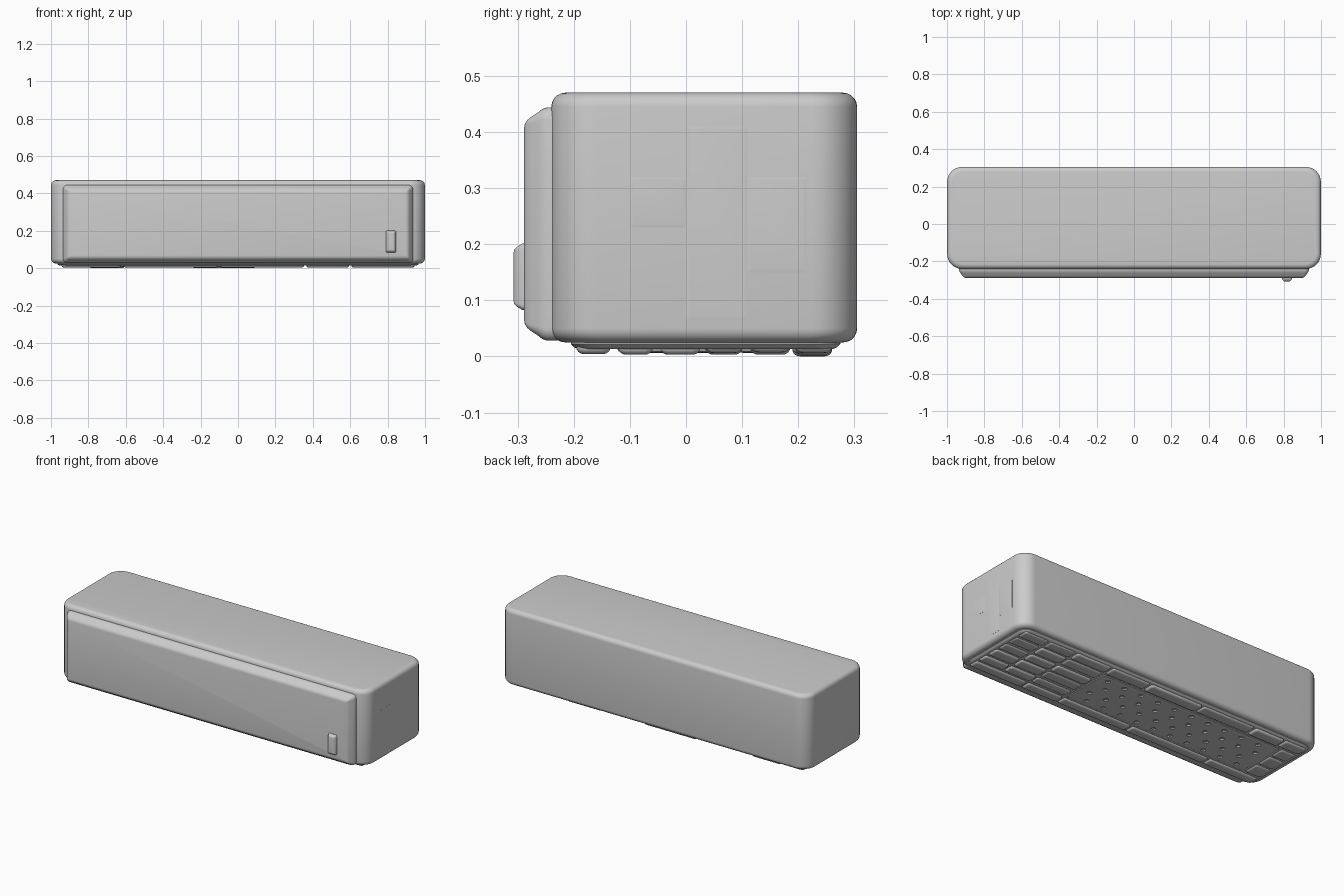
import bpy, bmesh, math, random
from mathutils import Vector

if "Cube" in bpy.data.objects:
    bpy.data.objects.remove(bpy.data.objects["Cube"])

random.seed(4)


def finish(name, bm, smooth=True):
    bmesh.ops.recalc_face_normals(bm, faces=bm.faces)
    me = bpy.data.meshes.new(name)
    bm.to_mesh(me)
    bm.free()
    ob = bpy.data.objects.new(name, me)
    bpy.context.collection.objects.link(ob)
    bpy.ops.object.select_all(action='DESELECT')
    ob.select_set(True)
    bpy.context.view_layer.objects.active = ob
    if smooth:
        bpy.ops.object.shade_smooth_by_angle(angle=math.radians(35))
    return ob


def loft(name, u0, u1, v0, v1, r, levels, axis='z', seg=6):
    """Rounded rectangle stacked along an axis; levels = (height, inset)."""
    bm = bmesh.new()
    rings = []
    for h, inset in levels:
        rr = max(r - inset * 0.6, 0.002)
        a0, a1, b0, b1 = u0 + inset + rr, u1 - inset - rr, v0 + inset + rr, v1 - inset - rr
        ring = []
        for k, (cu, cv) in enumerate([(a1, b1), (a0, b1), (a0, b0), (a1, b0)]):
            for i in range(seg + 1):
                t = math.pi / 2 * (k + i / seg)
                u, v = cu + rr * math.cos(t), cv + rr * math.sin(t)
                p = {'z': (u, v, h), 'y': (u, h, v), 'x': (h, u, v)}[axis]
                ring.append(bm.verts.new(p))
        rings.append(ring)
    n = len(rings[0])
    for a, b in zip(rings, rings[1:]):
        for i in range(n):
            j = (i + 1) % n
            bm.faces.new((a[i], a[j], b[j], b[i]))
    bm.faces.new(rings[0])
    bm.faces.new(rings[-1])
    return finish(name, bm)


def rounded(z0, z1, r, n=5):
    """Levels for a box whose two rims are rounded by r."""
    arc = [math.pi / 2 * i / n for i in range(n + 1)]
    low = [(z0 + r * (1 - math.sin(a)), r * (1 - math.cos(a))) for a in reversed(arc)]
    high = [(z1 - r * (1 - math.sin(a)), r * (1 - math.cos(a))) for a in arc]
    return low + high


# Main housing
loft('housing', -0.999, 0.999, -0.24, 0.305, 0.08, rounded(0.025, 0.47, 0.025), seg=10)

# Front door with sloped rims
loft('front_door', -0.935, 0.935, 0.028, 0.444, 0.022,
     [(-0.15, 0), (-0.247, 0), (-0.256, 0.003), (-0.265, 0.01), (-0.276, 0.017),
      (-0.283, 0.023), (-0.287, 0.029), (-0.289, 0.038)], axis='y')

# Small latch on the door
loft('door_latch', 0.79, 0.846, 0.082, 0.202, 0.01,
     [(-0.28, 0), (-0.292, 0.001), (-0.302, 0.007), (-0.306, 0.011), (-0.307, 0.016)], axis='y')

# Faint raised panels on the right end
for y0, y1, z0, z1 in [(-0.1, 0, 0.23, 0.32), (0, 0.11, 0.065, 0.41), (0.11, 0.215, 0.15, 0.32)]:
    loft('end_panel', y0, y1, z0, z1, 0.004, [(0.99, 0), (0.9993, 0), (1.0, 0.005)], axis='x', seg=2)

# Base plate
loft('base_plate', -0.965, 0.965, -0.205, 0.275, 0.05,
     [(0.04, 0), (0.022, 0), (0.016, 0.006), (0.013, 0.014)])


def pad(x0, x1, y0, y1, z=0.003):
    return loft('base_pad', x0 + 0.005, x1 - 0.005, y0 + 0.004, y1 - 0.004, 0.014,
                [(0.025, 0), (z + 0.009, 0.001), (z + 0.004, 0.004), (z + 0.001, 0.009), (z, 0.015)], seg=4)


# Row of pads along the back edge
xs = [-0.95, -0.8, -0.6, -0.25, 0.1, 0.36]
for i, (a, b) in enumerate(zip(xs, xs[1:])):
    pad(a, b, 0.185, 0.265, 0.0 if i % 2 else 0.004)

# Block of pads at the right end
for x0, x1 in [(0.36, 0.6), (0.6, 0.78), (0.78, 0.95)]:
    for y0, y1 in [(0.19, 0.265), (0.11, 0.19), (0.03, 0.105), (-0.05, 0.03), (-0.125, -0.055)]:
        pad(x0, x1, y0, y1, random.choice((0.003, 0.006, 0.007)))

# Front row of long pads
for x0, x1 in [(-0.95, -0.62), (-0.62, -0.1), (-0.1, 0.36), (0.36, 0.6), (0.6, 0.95)]:
    pad(x0, x1, -0.2, -0.13, 0.004)

# Pads at the left end
for y0, y1 in [(-0.125, -0.02), (-0.02, 0.085), (0.085, 0.18)]:
    pad(-0.95, -0.84, y0, y1, 0.006)

# Perforated field with round dimples
field = loft('vent_field', -0.835, 0.355, -0.125, 0.18, 0.014,
             [(0.025, 0), (0.015, 0.001), (0.009, 0.005), (0.007, 0.012)])
bm = bmesh.new()
for row in range(4):
    for col in range(10):
        r = 0.015
        ret = bmesh.ops.create_cone(bm, cap_ends=True, segments=12, radius1=r * 1.2, radius2=r * 0.7, depth=0.02)
        at = Vector((-0.76 + col * 0.112 + (row % 2) * 0.045, -0.085 + row * 0.075, 0.006))
        bmesh.ops.translate(bm, verts=ret['verts'], vec=at)
cutter = finish('dimple_cutter', bm, False)
cutter.hide_render = True
bpy.context.view_layer.objects.active = field
mod = field.modifiers.new('dimples', 'BOOLEAN')
mod.operation = 'DIFFERENCE'
mod.solver = 'EXACT'
mod.object = cutter
bpy.ops.object.modifier_apply(modifier=mod.name)
bpy.data.objects.remove(cutter)
